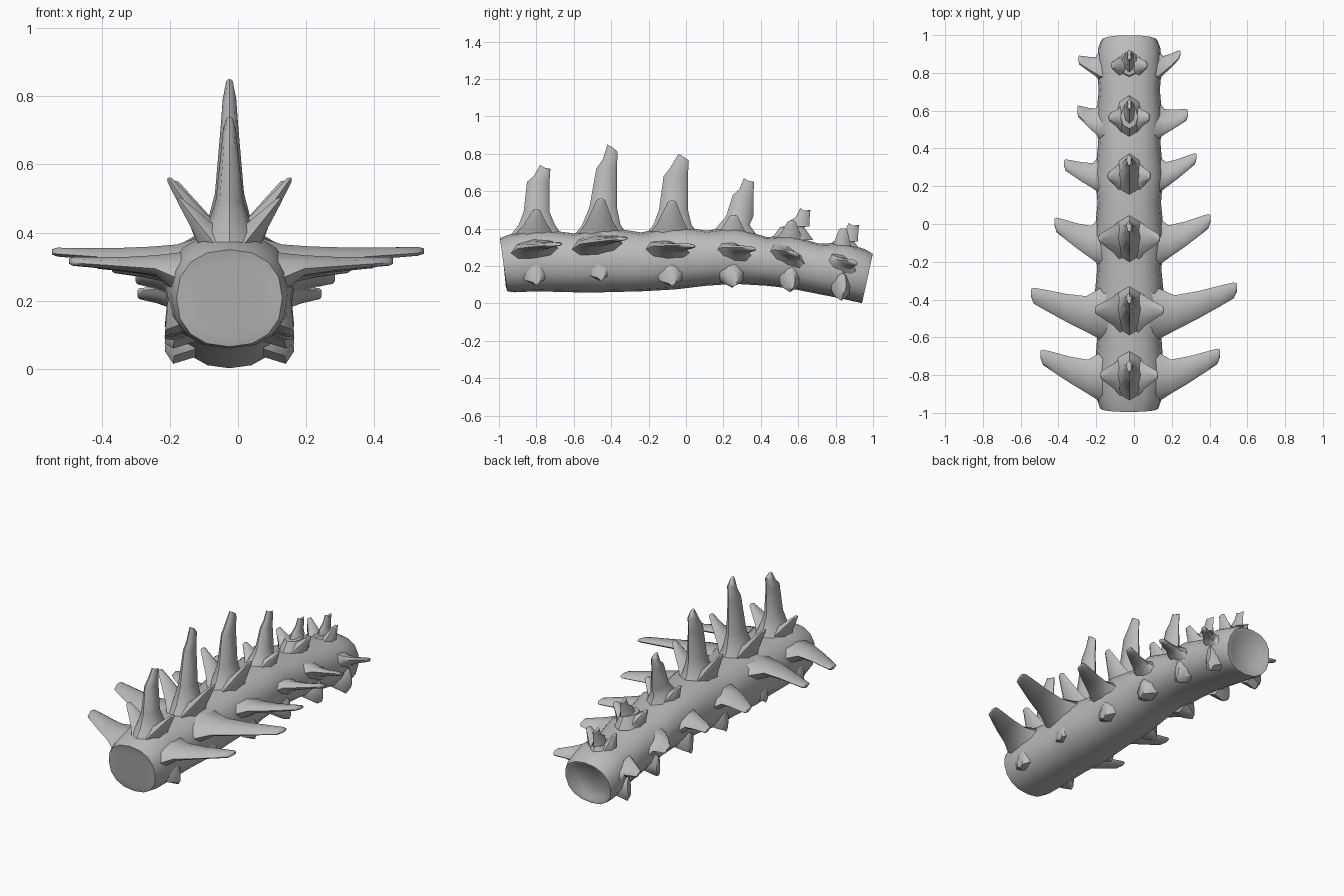
import bpy, bmesh, math
from mathutils import Vector as V

cube = bpy.data.objects.get("Cube")
if cube:
    bpy.data.objects.remove(cube, do_unlink=True)

bone = bpy.data.materials.new("bone_grey")
bone.use_nodes = True
GREY = (0.5, 0.5, 0.5, 1)
bone.diffuse_color = GREY
bone.node_tree.nodes["Principled BSDF"].inputs["Base Color"].default_value = GREY

MID = -0.025          # sideways position of the column's midline


def loft(name, sections, sides=8, power=1.0):
    """Skin closed rings; each section is (centre, half axis u, half axis v)."""
    bm = bmesh.new()
    rings = []
    for centre, u, v in sections:
        ring = []
        for i in range(sides):
            a = math.tau * i / sides
            c, s = math.cos(a), math.sin(a)
            c = math.copysign(abs(c) ** power, c)
            s = math.copysign(abs(s) ** power, s)
            ring.append(bm.verts.new(V(centre) + V(u) * c + V(v) * s))
        rings.append(ring)
    for a, b in zip(rings, rings[1:]):
        for i in range(sides):
            j = (i + 1) % sides
            bm.faces.new((a[i], a[j], b[j], b[i]))
    bm.faces.new(rings[0][::-1])
    bm.faces.new(rings[-1])
    bmesh.ops.recalc_face_normals(bm, faces=bm.faces)
    mesh = bpy.data.meshes.new(name)
    bm.to_mesh(mesh)
    bm.free()
    mesh.materials.append(bone)
    ob = bpy.data.objects.new(name, mesh)
    bpy.context.collection.objects.link(ob)
    bpy.ops.object.select_all(action="DESELECT")
    ob.select_set(True)
    bpy.context.view_layer.objects.active = ob
    bpy.ops.object.shade_smooth_by_angle(angle=math.radians(50))
    return ob


# Column: y, underside, top, half width, lean of the ring
column = [
    (-.975, .09, .325, .125, -.1), (-.975, .065, .35, .155, -.14),
    (-.93, .06, .37, .17, -.08), (-.8, .065, .40, .185, 0),
    (-.6, .06, .375, .17, 0), (-.44, .06, .41, .19, 0),
    (-.24, .065, .38, .17, 0), (-.06, .075, .415, .185, 0),
    (.11, .095, .39, .168, 0), (.26, .105, .41, .18, 0),
    (.43, .095, .355, .165, 0), (.56, .08, .365, .175, 0),
    (.71, .05, .32, .162, 0), (.83, .03, .325, .172, .1),
    (.93, .01, .29, .165, .2), (.97, .002, .265, .15, .22),
    (.968, .02, .25, .13, .22), (.95, .04, .23, .1, .22)]
sections = []
for y, low, top, half, lean in column:
    h = (top - low) / 2
    sections.append(((MID, y, low + h), (half, 0, 0), (0, lean * h, h)))
loft("column", sections, 16, 0.88)

# One row per vertebra
names = ["first", "second", "third", "fourth", "fifth", "sixth"]
# Upright spine: base front, base back, shoulder y, shoulder z, tip y, tip z
spines = [(-.93, -.69, -.85, .66, -.77, .74), (-.59, -.34, -.48, .73, -.41, .85),
          (-.21, .04, -.12, .69, -.03, .80), (.14, .35, .25, .59, .32, .67),
          (.47, .64, .55, .45, .62, .51), (.75, .91, .81, .37, .88, .43)]
# Slanting spikes: reach, tip height
slants = [(.15, .50), (.18, .56), (.16, .55), (.11, .47), (.105, .44), (.09, .40)]
# Ribs: base front, base back, height, slope, right tip x, y, left tip x, y
ribs = [(-.93, -.70, .30, .1, -.495, -.70, .455, -.695),
        (-.60, -.36, .325, .12, -.545, -.375, .545, -.345),
        (-.21, .01, .295, -.1, -.42, 0, .405, .02),
        (.17, .34, .285, -.2, -.37, .315, .33, .35),
        (.46, .63, .26, -.4, -.30, .60, .285, .58),
        (.77, .90, .215, -.4, -.295, .87, .245, .90)]


def chord(x, front, back, z, slope, thick):
    """Flat blade section of a rib."""
    half = (back - front) / 2
    return (x, (front + back) / 2, z), (0, half, slope * half), (0, 0, thick)


for name, spine, slant, rib in zip(names, spines, slants, ribs):
    front, back, shoulder, shoulder_z, tip_y, tip_z = spine
    reach, slant_z = slant
    size = back - front
    foot = min(.40, tip_z - .12)
    rear = tip_y + .04

    # Blade-like upright spine with a slanting blunt tip
    def slab(f, b, z, width, rise=0):
        return (MID, (f + b) / 2, z), (0, (b - f) / 2, rise), (width, 0, 0)
    span = shoulder_z - foot
    lerp = lambda t: front + .05 + (shoulder - front - .05) * t
    loft(name + "_spine", [
        slab(front - .02, back + .04, foot - .05, size * .42),
        slab(front + .035, back - .01, foot + .02, size * .27),
        slab(lerp(.4), rear, foot + span * .35, size * .17),
        slab(shoulder, rear, shoulder_z - .01, size * .1),
        slab(shoulder + .035, rear + .005, (shoulder_z + tip_z) / 2, size * .08, .02),
        slab(tip_y - .01, tip_y + .018, tip_z - .008, .01, -.008)], 8)

    for side, label in ((-1, "right"), (1, "left")):
        # Slanting spike beside the spine
        mid = (front + back) / 2
        tip = V((MID + side * reach, mid + .01, slant_z))
        root = V((MID + side * .03, mid, foot - .05))
        across = V((-side * (tip.z - root.z), 0, reach)).normalized()
        loft(f"{name}_{label}_slanting_spike", [
            (root, (0, size * .5, 0), across * .07),
            (root.lerp(tip, .4), (0, size * .29, 0), across * .035),
            (root.lerp(tip, .97), (0, .022, 0), across * .01),
            (tip, (0, .008, 0), across * .004)], 6)

        # Swept rib with a flared root
        rf, rb, z, slope = rib[:4]
        tx, ty = rib[4:6] if side < 0 else rib[6:]
        wall = MID + side * .155
        w = (rb - rf) * .16
        out = tx - wall
        rise = abs(out) * .05

        def blade(t, grow, thick):
            bend = t ** 1.15
            f = rf + (ty - w - rf) * bend
            b = rb + (ty + w - rb) * bend
            b -= (b - f) * grow
            return chord(wall + out * t, f, b, z + rise * t, slope, thick)
        loft(f"{name}_{label}_rib", [
            chord(MID + side * .09, rf - .03, rb + .05, z - .04, slope, .1),
            chord(wall, rf - .01, rb + .02, z - .02, slope, .06),
            blade(.2, .12, .03), blade(.5, .12, .02),
            blade(.8, .05, .015), blade(.96, 0, .013),
            chord(tx, ty - w * .3, ty + w * .8, z + rise, slope, .008)], 8)

        # Low knob below each rib
        knob = size * .36
        low = max(.065, z - .23) + .015
        loft(f"{name}_{label}_low_knob", [
            ((MID + side * .1, mid, z - .1), (0, knob * 1.2, 0), (0, 0, .08)),
            ((MID + side * .155, mid, z - .12), (0, knob * .8, 0), (-side * .01, 0, .08)),
            ((MID + side * .185, mid + .01, (z + low) / 2 - .04),
             (0, knob * .3, 0), (-side * .005, 0, .055))], 8)
